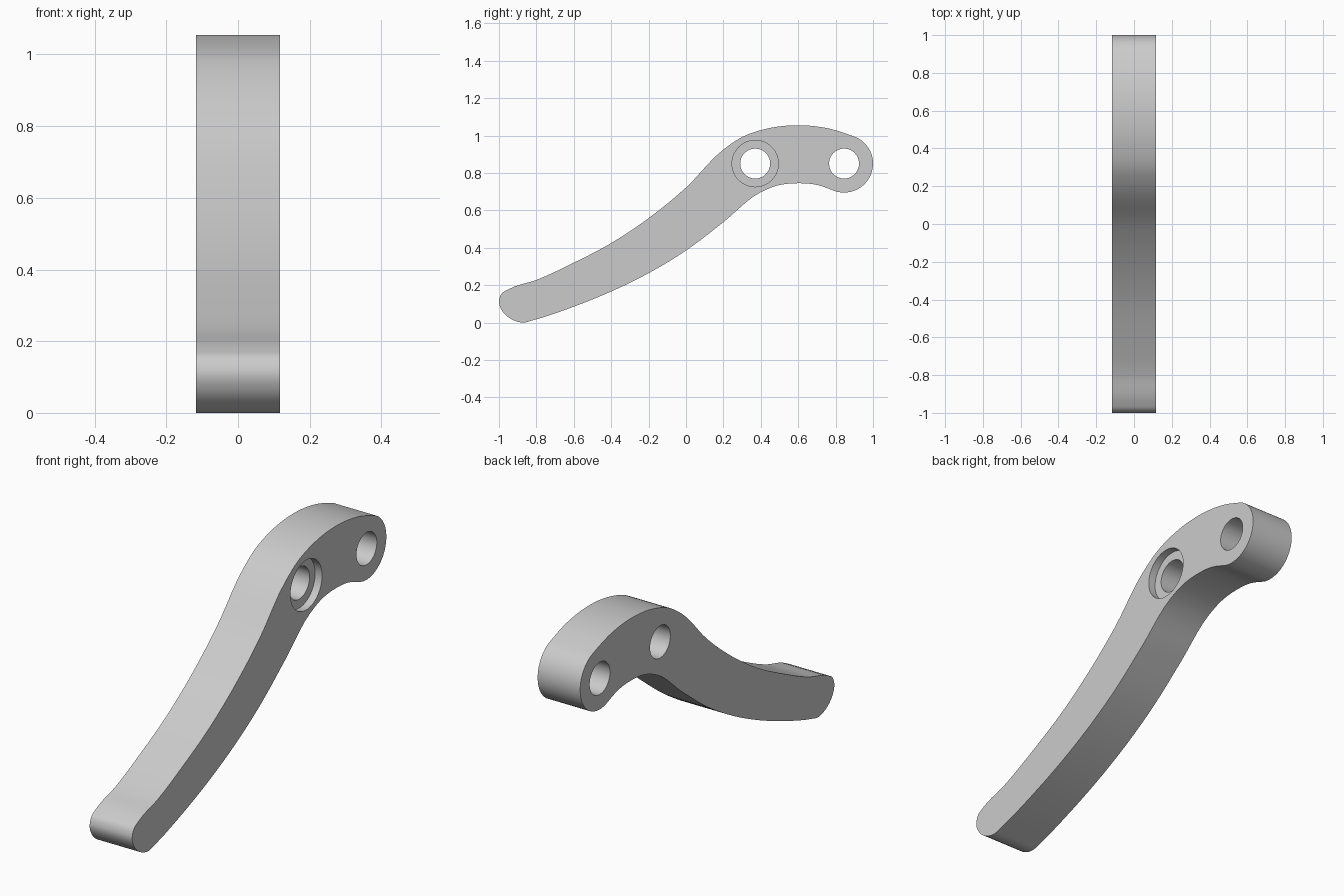
import bpy
import bmesh
from math import cos, sin, radians
from mathutils import Matrix, Vector

cube = bpy.data.objects.get("Cube")
if cube:
    bpy.data.objects.remove(cube, do_unlink=True)

HALF = 0.117            # half the lever thickness
PIVOT = (0.845, 0.85)   # rear hole, centre of the rounded head
BORE = (0.37, 0.85)     # stepped hole


def smooth_path(points, steps):
    """Smooth open path through the points, spacing-aware tangents."""
    p = [Vector(q) for q in points]
    n = len(p)
    d = [(p[i + 1] - p[i]).length for i in range(n - 1)]
    s = [(p[i + 1] - p[i]) / d[i] for i in range(n - 1)]
    t = [(s[i - 1] * d[i] + s[i] * d[i - 1]) / (d[i - 1] + d[i])
         for i in range(1, n - 1)]
    t = [s[0] * 1.5 - t[0] * 0.5] + t + [s[-1] * 1.5 - t[-1] * 0.5]
    path = []
    for i in range(n - 1):
        for k in range(steps):
            u = k / steps
            path.append(p[i] * (2 * u**3 - 3 * u**2 + 1)
                        + t[i] * d[i] * (u**3 - 2 * u**2 + u)
                        + p[i + 1] * (3 * u**2 - 2 * u**3)
                        + t[i + 1] * d[i] * (u**3 - u**2))
    return path + [p[-1]]


def new_object(name, bm):
    mesh = bpy.data.meshes.new(name)
    bmesh.ops.recalc_face_normals(bm, faces=bm.faces)
    bm.to_mesh(mesh)
    bm.free()
    obj = bpy.data.objects.new(name, mesh)
    bpy.context.collection.objects.link(obj)
    return obj


def cut_hole(target, centre, radius, x0, x1):
    """Cut a round hole along x between x0 and x1."""
    bm = bmesh.new()
    place = (Matrix.Translation(((x0 + x1) / 2, *centre))
             @ Matrix.Rotation(radians(90), 4, 'Y'))
    bmesh.ops.create_cone(bm, cap_ends=True, segments=64, radius1=radius,
                          radius2=radius, depth=x1 - x0, matrix=place)
    cutter = new_object("hole_cutter", bm)
    cutter.hide_render = True
    mod = target.modifiers.new("hole", 'BOOLEAN')
    mod.operation = 'DIFFERENCE'
    mod.solver = 'EXACT'
    mod.object = cutter
    bpy.context.view_layer.objects.active = target
    bpy.ops.object.modifier_apply(modifier=mod.name)
    bpy.data.objects.remove(cutter, do_unlink=True)


# Side outline: underside, rounded tip, upper side
underside = [(0.78, 0.709), (0.7, 0.736), (0.6, 0.745), (0.49, 0.733),
             (0.4, 0.697), (0.2, 0.537), (0, 0.385), (-0.2, 0.264),
             (-0.4, 0.166), (-0.6, 0.085), (-0.82, 0.012)]
tip = [(-0.87, 0.0), (-0.93, 0.016), (-0.98, 0.058), (-1, 0.112),
       (-0.986, 0.154), (-0.945, 0.18)]
upper = [(-0.8, 0.228), (-0.6, 0.32), (-0.4, 0.425), (-0.2, 0.558),
         (0, 0.722), (0.2, 0.925), (0.3, 0.992), (0.42, 1.034),
         (0.6, 1.055), (0.77, 1.036), (0.917, 0.987)]
outline = smooth_path(underside + tip + upper, 5)

# Rounded head around the rear hole
for i in range(1, 30):
    a = radians(62 - 177 * i / 30)
    outline.append(Vector((PIVOT[0] + 0.155 * cos(a), PIVOT[1] + 0.155 * sin(a))))

# Lever body, extruded across x
bm = bmesh.new()
face = bm.faces.new([bm.verts.new((-HALF, p.x, p.y)) for p in outline])
side = bmesh.ops.extrude_face_region(bm, geom=[face])
bmesh.ops.translate(bm, vec=(2 * HALF, 0, 0),
                    verts=[g for g in side["geom"] if isinstance(g, bmesh.types.BMVert)])
lever = new_object("lever_arm", bm)

# Two through holes and a shallow counterbore on the left side
cut_hole(lever, PIVOT, 0.08, -0.3, 0.3)
cut_hole(lever, BORE, 0.08, -0.3, 0.3)
cut_hole(lever, BORE, 0.124, HALF - 0.038, 0.3)

# Plain grey finish
grey = bpy.data.materials.new("light_grey")
grey.use_nodes = True
colour = (0.6, 0.6, 0.6, 1)
grey.diffuse_color = colour
grey.node_tree.nodes["Principled BSDF"].inputs["Base Color"].default_value = colour
lever.data.materials.clear()
lever.data.materials.append(grey)

bpy.ops.object.select_all(action='DESELECT')
lever.select_set(True)
bpy.context.view_layer.objects.active = lever
bpy.ops.object.shade_smooth_by_angle(angle=radians(30))
